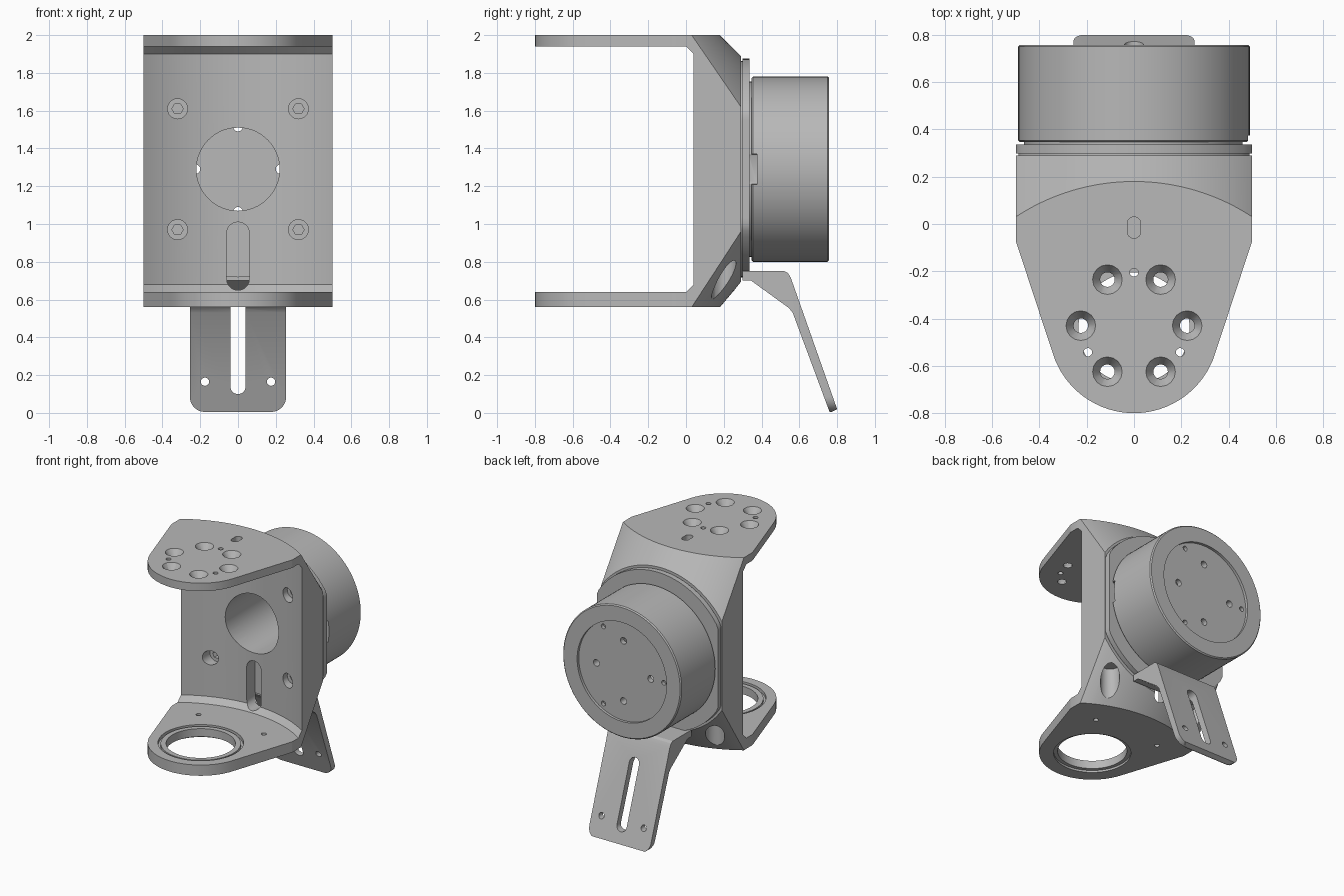
import bpy, bmesh, math

if "Cube" in bpy.data.objects:
    bpy.data.objects.remove(bpy.data.objects["Cube"], do_unlink=True)

metal = bpy.data.materials.new("plain grey")
metal.use_nodes = True
GREY = (0.48, 0.48, 0.48, 1)
metal.diffuse_color = GREY
metal.node_tree.nodes["Principled BSDF"].inputs["Base Color"].default_value = GREY

MOTOR_Z = 1.29
RING_Y = -0.44


def add_object(name, bm):
    bmesh.ops.remove_doubles(bm, verts=bm.verts, dist=1e-5)
    bmesh.ops.recalc_face_normals(bm, faces=bm.faces)
    mesh = bpy.data.meshes.new(name)
    bm.to_mesh(mesh)
    bm.free()
    mesh.materials.append(metal)
    obj = bpy.data.objects.new(name, mesh)
    bpy.context.collection.objects.link(obj)
    return obj


def loft(name, sections):
    """Skin matching closed loops and cap both ends."""
    bm = bmesh.new()
    loops = [[bm.verts.new(p) for p in s] for s in sections]
    for a, b in zip(loops, loops[1:]):
        for i in range(len(a)):
            j = (i + 1) % len(a)
            bm.faces.new((a[i], a[j], b[j], b[i]))
    bm.faces.new(loops[0])
    bm.faces.new(loops[-1])
    return add_object(name, bm)


def rounded(u, v, w, h, r, n=8):
    """Rounded rectangle outline."""
    pts = []
    for k, (su, sv) in enumerate(((1, 1), (-1, 1), (-1, -1), (1, -1))):
        for i in range(n + 1):
            a = (k + i / n) * math.pi / 2
            p = (u + su * (w / 2 - r) + r * math.cos(a), v + sv * (h / 2 - r) + r * math.sin(a))
            if not pts or math.dist(p, pts[-1]) > 1e-5:
                pts.append(p)
    if math.dist(pts[0], pts[-1]) < 1e-5:
        pts.pop()
    return pts


def circle(u, v, r, n=32):
    return [(u + r * math.cos(i * math.tau / n), v + r * math.sin(i * math.tau / n)) for i in range(n)]


PLACE = {"x": lambda u, v, w: (w, u, v), "y": lambda u, v, w: (u, w, v), "z": lambda u, v, w: (u, v, w)}


def prism(name, axis, lo, hi, pts, pts_hi=None):
    put = PLACE[axis]
    return loft(name, [[put(u, v, lo) for u, v in pts], [put(u, v, hi) for u, v in pts_hi or pts]])


def cut(obj, cutter, operation="DIFFERENCE"):
    cutter.hide_render = True
    mod = obj.modifiers.new("cut", "BOOLEAN")
    mod.operation, mod.solver, mod.object = operation, "EXACT", cutter
    bpy.context.view_layer.objects.active = obj
    bpy.ops.object.modifier_apply(modifier=mod.name)
    bpy.data.objects.remove(cutter, do_unlink=True)


def drill(obj, axis, lo, hi, u, v, r, n=20):
    cut(obj, prism("drill", axis, lo, hi, circle(u, v, r, n)))


def lathe(name, profile, n=96):
    """Revolve (radius, y) pairs about the motor axis."""
    bm = bmesh.new()
    vs = [bm.verts.new((r, y, MOTOR_Z)) for r, y in profile]
    edges = [bm.edges.new(e) for e in zip(vs, vs[1:])]
    bmesh.ops.spin(bm, geom=vs + edges, cent=(0, 0, MOTOR_Z), axis=(0, 1, 0),
                   angle=math.tau, steps=n, use_duplicate=False)
    return add_object(name, bm)


# Bracket: a column of the side profile at each x, blended into a round back pad
def bracket_column(x):
    ax = abs(x)
    tip = RING_Y - math.sqrt(0.36 ** 2 - ax * ax) if ax < 0.342 else -0.552 + (ax - 0.342) * 3.04
    outer = -0.73 + math.sqrt(0.828 - ax * ax)
    inner = outer + 0.01
    pad = math.sqrt(0.36 - ax * ax)
    half = [(tip, 0.56), (tip, 0.64), (inner - 0.04, 0.64), (inner, 0.68),
            (inner, 1.9), (inner - 0.04, 1.94), (tip, 1.94), (tip, 2.0), (outer, 2.0),
            (0.29, MOTOR_Z + pad), (0.29, MOTOR_Z - pad), (outer, 0.56)]
    return [(x, y, z) for y, z in half]


COLUMNS = 56
bracket = loft("bracket", [bracket_column(0.5 * math.sin((i / COLUMNS - 0.5) * math.pi))
                           for i in range(COLUMNS + 1)])

# Openings in the bracket wall
drill(bracket, "y", -0.1, 0.4, 0, MOTOR_Z, 0.22, 64)
cut(bracket, prism("cable_slot", "y", 0.02, 0.4, rounded(0, 0.83, 0.12, 0.36, 0.059)))
for sx in (-1, 1):
    for z in (0.97, 1.61):
        drill(bracket, "y", -0.1, 0.2, sx * 0.32, z, 0.053, 24)
        drill(bracket, "y", 0.1, 0.25, sx * 0.32, z, 0.03, 6)
    drill(bracket, "z", 0.4, 0.83, sx * 0.38, 0.2, 0.065, 24)
    drill(bracket, "z", 0.5, 0.7, sx * 0.27, -0.08, 0.018, 12)

# Top flange: countersunk bolt circle, dowel holes and slot
for k in range(6):
    a = k * math.pi / 3
    u, v = 0.225 * math.cos(a), -0.43 + 0.225 * math.sin(a)
    drill(bracket, "z", 1.9, 2.05, u, v, 0.031, 16)
    cut(bracket, prism("countersink", "z", 1.95, 2.005, circle(u, v, 0.03, 16), circle(u, v, 0.066, 16)))
for k in range(3):
    a = math.pi / 2 + k * math.tau / 3
    drill(bracket, "z", 1.9, 2.05, 0.225 * math.cos(a), -0.43 + 0.225 * math.sin(a), 0.018, 12)
cut(bracket, prism("flange_slot", "z", 1.9, 2.05, rounded(0, -0.015, 0.056, 0.09, 0.027)))

# Bottom flange: bearing seat and ring
drill(bracket, "z", 0.5, 0.7, 0, RING_Y, 0.235, 64)
drill(bracket, "z", 0.615, 0.7, 0, RING_Y, 0.29, 64)
drill(bracket, "z", 0.5, 0.575, 0, RING_Y, 0.262, 64)
bearing = prism("bearing_ring", "z", 0.6, 0.635, circle(0, RING_Y, 0.272, 64))
drill(bearing, "z", 0.5, 0.7, 0, RING_Y, 0.235, 64)


# Mounting plate: two stacked discs with flat sides
def flat_disc(r, side):
    return [(max(-side, min(side, u)), v) for u, v in circle(0, MOTOR_Z, r, 96)]


seat = prism("plate_seat", "y", 0.285, 0.3, flat_disc(0.572, 0.488))
plate = prism("mounting_plate", "y", 0.298, 0.336, flat_disc(0.585, 0.5))
for part in (seat, plate):
    drill(part, "y", 0.2, 0.4, 0, MOTOR_Z, 0.22, 64)

# Motor housing, hollow from the front
motor = lathe("motor_housing", [
    (0, 0.70), (0.22, 0.70), (0.22, 0.336), (0.465, 0.336), (0.465, 0.346), (0.482, 0.346),
    (0.49, 0.354), (0.49, 0.75), (0.482, 0.758), (0.37, 0.758), (0.37, 0.738), (0, 0.738)])
for k in range(4):
    a = k * math.pi / 2
    drill(motor, "y", 0.6, 0.8, 0.225 * math.cos(a), MOTOR_Z + 0.225 * math.sin(a), 0.025, 16)
for k in range(3):
    a = math.pi / 3 + k * math.tau / 3
    drill(motor, "y", 0.71, 0.8, 0.333 * math.cos(a), MOTOR_Z + 0.333 * math.sin(a), 0.018, 12)
cut(motor, prism("wire_notch", "y", 0.3, 0.375, rounded(0.5, MOTOR_Z, 0.1, 0.16, 0.01, 2)))

# Sensor arm: bent strip with rounded foot, long slot and two holes
arm = prism("slotted_arm", "x", -0.3, 0.3, [
    (0.3, 0.75), (0.52, 0.75), (0.54, 0.74), (0.555, 0.715), (0.8, 0.02),
    (0.762, 0.0), (0.565, 0.53), (0.545, 0.555), (0.345, 0.70), (0.3, 0.70)])
cut(arm, prism("arm_outline", "y", 0.2, 1, rounded(0, 0.505, 0.51, 1.0, 0.08)), "INTERSECT")
cut(arm, prism("arm_slot", "y", 0.4, 1, rounded(0, 0.345, 0.08, 0.49, 0.039)))
for sx in (-1, 1):
    drill(arm, "y", 0.4, 1, sx * 0.175, 0.165, 0.022, 16)

# Smooth curved surfaces, keep machined edges crisp
for obj in (bracket, bearing, seat, plate, motor, arm):
    bpy.ops.object.select_all(action="DESELECT")
    obj.select_set(True)
    bpy.context.view_layer.objects.active = obj
    bpy.ops.object.shade_smooth_by_angle(angle=math.radians(25))
